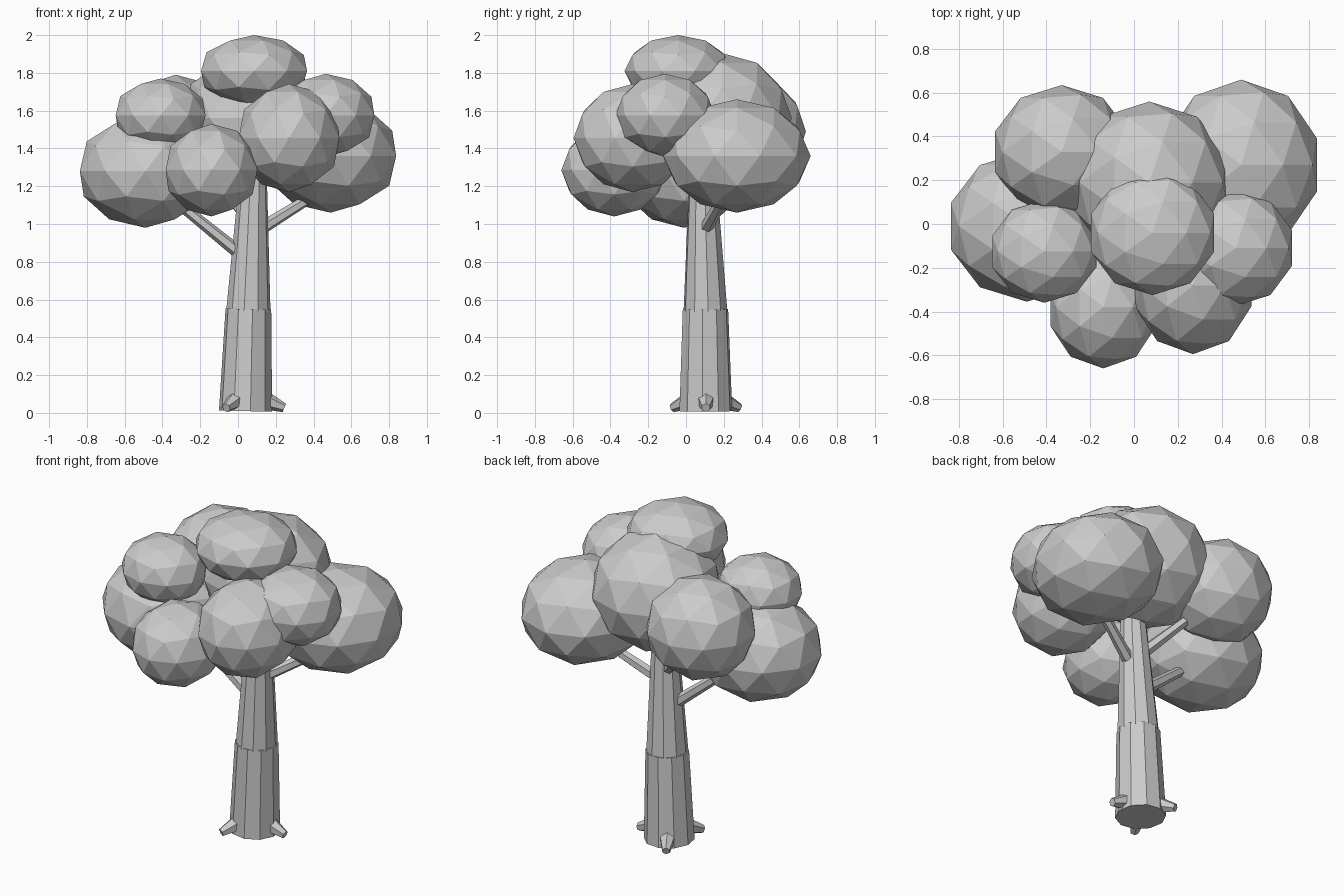
import bpy
import math
from mathutils import Vector

cube = bpy.data.objects.get("Cube")
if cube:
    bpy.data.objects.remove(cube, do_unlink=True)

# One plain grey for the whole tree
grey = bpy.data.materials.new("plain_grey")
grey.use_nodes = True
colour = (0.6, 0.6, 0.6, 1)
grey.diffuse_color = colour
grey.node_tree.nodes["Principled BSDF"].inputs["Base Color"].default_value = colour


def finish(name):
    ob = bpy.context.object
    ob.name = name
    ob.data.materials.append(grey)
    return ob


def limb(name, start, end, r1, r2, sides):
    """Tapered low-poly cylinder between two points."""
    a, b = Vector(start), Vector(end)
    axis = b - a
    bpy.ops.mesh.primitive_cone_add(vertices=sides, radius1=r1, radius2=r2,
                                    depth=axis.length, location=(a + b) / 2)
    ob = finish(name)
    ob.rotation_euler = axis.to_track_quat('Z', 'Y').to_euler()
    return ob


def leaf_clump(name, centre, radii):
    bpy.ops.mesh.primitive_ico_sphere_add(subdivisions=2, radius=1, location=centre)
    finish(name).scale = radii


# Trunk in two slightly stepped sections
limb("lower_trunk", (0.04, 0.105, 0.01), (0.055, 0.103, 0.55), 0.142, 0.122, 10)
limb("upper_trunk", (0.055, 0.103, 0.54), (0.082, 0.088, 1.3), 0.118, 0.07, 10)

# Three roots spaced evenly around the base
for i, name in enumerate(("left_root", "back_root", "front_root")):
    a = math.radians(120 * i)
    d = Vector((math.cos(a), math.sin(a), 0))
    base = Vector((0.04, 0.105, 0))
    limb(name, base + d * 0.08 + Vector((0, 0, 0.075)),
         base + d * 0.205 + Vector((0, 0, 0.027)), 0.055, 0.024, 6)

# Branches reaching into the leaves
limb("right_branch", (0.04, 0.09, 0.82), (-0.38, 0.06, 1.16), 0.036, 0.026, 6)
limb("left_branch", (0.08, 0.09, 0.95), (0.45, 0.22, 1.18), 0.036, 0.026, 6)
limb("back_branch", (0.06, 0.11, 1.03), (-0.2, 0.28, 1.32), 0.036, 0.026, 6)

# Leaf clumps: centre and radii
clumps = {
    "top_leaves": ((0.085, -0.04, 1.81), (0.295, 0.285, 0.19)),
    "right_leaves": ((-0.49, -0.01, 1.28), (0.365, 0.345, 0.3)),
    "right_upper_leaves": ((-0.41, -0.125, 1.575), (0.25, 0.235, 0.195)),
    "back_right_leaves": ((-0.33, 0.33, 1.49), (0.32, 0.305, 0.3)),
    "left_leaves": ((0.49, 0.27, 1.36), (0.365, 0.39, 0.3)),
    "back_upper_leaves": ((0.07, 0.19, 1.56), (0.375, 0.37, 0.345)),
    "front_right_leaves": ((-0.14, -0.38, 1.285), (0.255, 0.28, 0.245)),
    "front_left_leaves": ((0.27, -0.28, 1.455), (0.28, 0.315, 0.287)),
    "left_upper_leaves": ((0.465, -0.11, 1.575), (0.27, 0.265, 0.22)),
}
for name, (centre, radii) in clumps.items():
    leaf_clump(name, centre, radii)
